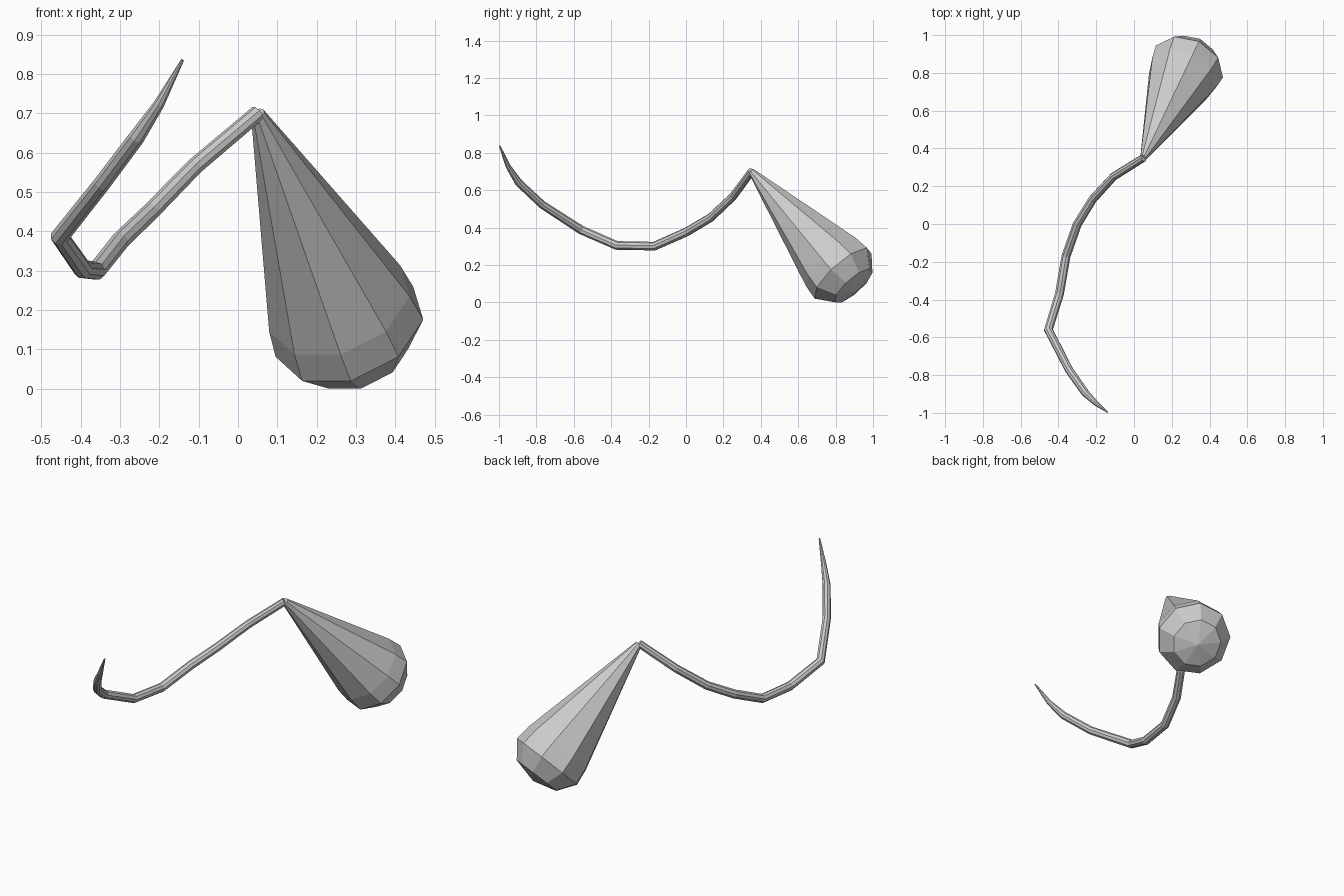
import bpy
import bmesh
from math import sin, cos, tau
from mathutils import Vector

if "Cube" in bpy.data.objects:
    bpy.data.objects.remove(bpy.data.objects["Cube"])

SIDES = 9


def sweep(name, stations, pole=None):
    """Loft rings (centre, radius) along a path, with a carried frame so the sides never twist."""
    pts = [Vector(p) for p, r in stations]
    bm = bmesh.new()
    rings, normal = [], Vector((0, 0, 1))
    for i, (p, r) in enumerate(stations):
        before = (pts[i] - pts[max(i - 1, 0)]).normalized()
        after = (pts[min(i + 1, len(pts) - 1)] - pts[i]).normalized()
        tangent = (before + after).normalized()
        normal = (normal - tangent * normal.dot(tangent)).normalized()
        side = tangent.cross(normal)
        rings.append([bm.verts.new(pts[i] + r * (cos(tau * k / SIDES) * normal + sin(tau * k / SIDES) * side))
                      for k in range(SIDES)])
    for a, b in zip(rings, rings[1:]):
        for k in range(SIDES):
            j = (k + 1) % SIDES
            bm.faces.new((a[k], a[j], b[j], b[k]))
    bm.faces.new(rings[0][::-1])
    if pole is None:
        bm.faces.new(rings[-1])
    else:
        tip = bm.verts.new(pole)
        for k in range(SIDES):
            bm.faces.new((rings[-1][k], rings[-1][(k + 1) % SIDES], tip))
    bmesh.ops.recalc_face_normals(bm, faces=bm.faces)
    mesh = bpy.data.meshes.new(name)
    bm.to_mesh(mesh)
    bm.free()
    obj = bpy.data.objects.new(name, mesh)
    bpy.context.collection.objects.link(obj)
    return obj


# Curved stem, tapering to a point at the free end
sweep("stem", [
    ((-0.141, -0.996, 0.836), 0.004),
    ((-0.20, -0.95, 0.725), 0.014),
    ((-0.257, -0.895, 0.64), 0.021),
    ((-0.345, -0.77, 0.523), 0.022),
    ((-0.453, -0.56, 0.387), 0.024),
    ((-0.395, -0.37, 0.304), 0.024),
    ((-0.36, -0.17, 0.30), 0.024),
    ((-0.30, 0.0, 0.375), 0.024),
    ((-0.22, 0.13, 0.452), 0.023),
    ((-0.11, 0.25, 0.565), 0.022),
    ((0.05, 0.35, 0.70), 0.021),
])

# Hanging teardrop bulb along a slanted axis
apex = Vector((0.05, 0.35, 0.70))
axis = Vector((0.302, 0.634, -0.712)).normalized()
profile = [(0.0, 0.018), (0.685, 0.19), (0.77, 0.2), (0.86, 0.132)]
sweep("bulb", [(apex + axis * t, r) for t, r in profile], apex + axis * 0.893)
